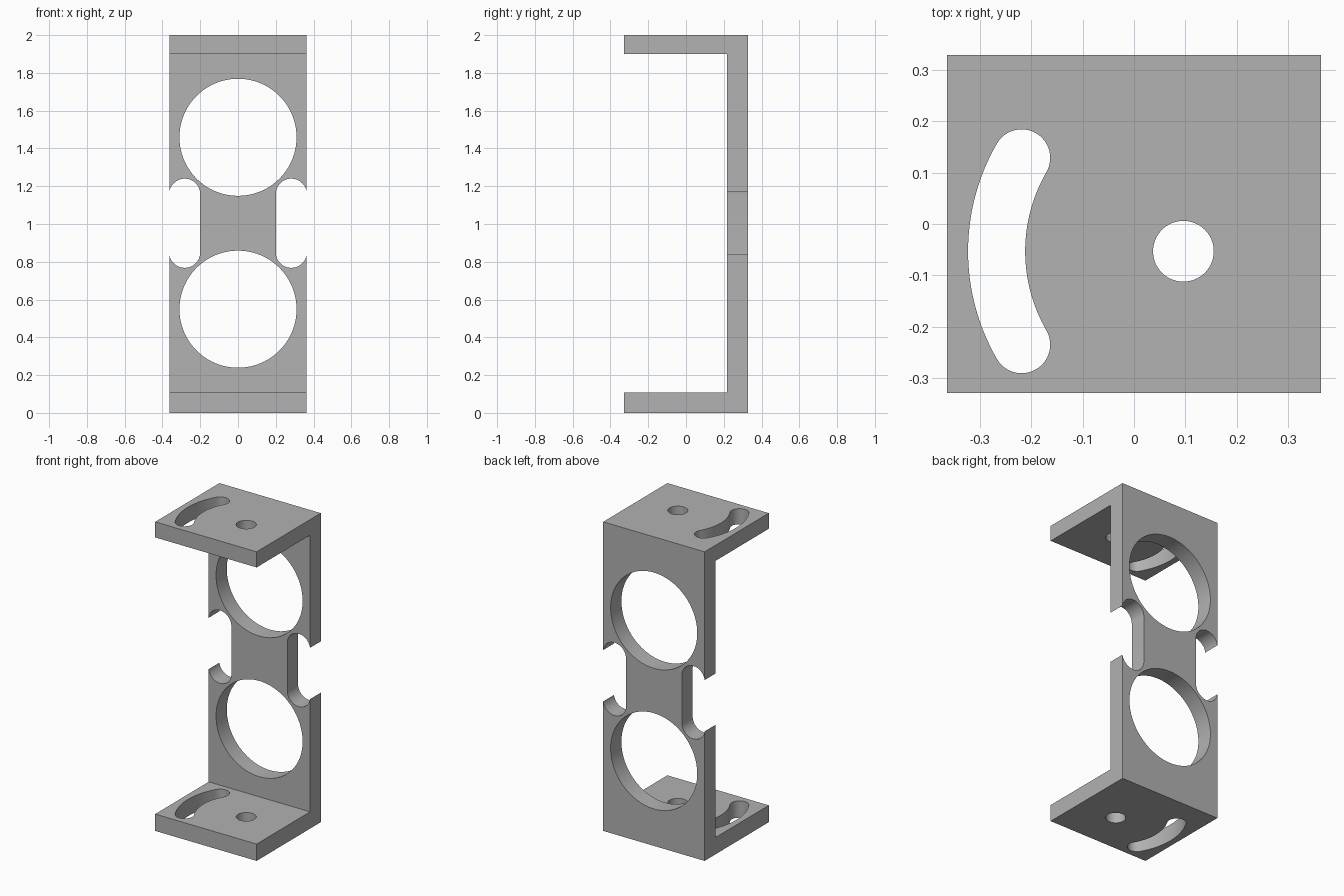
import bpy, bmesh
from math import sin, cos, pi, radians
from mathutils import Vector

cube = bpy.data.objects.get("Cube")
if cube:
    bpy.data.objects.remove(cube, do_unlink=True)

HALF_X, HALF_Y = 0.363, 0.328
HEIGHT = 2.0
WALL_Y = 0.218                  # inner face of the back wall
FLOOR_Z, CEIL_Z = 0.109, 1.899  # inner faces of the two flanges
MID_Z = 1.004

grey = bpy.data.materials.new("plain grey")
grey.use_nodes = True
colour = (0.445, 0.445, 0.445, 1)
grey.diffuse_color = colour
grey.node_tree.nodes["Principled BSDF"].inputs["Base Color"].default_value = colour


def arc(cx, cy, r, start, end, steps=32):
    """Points along an arc, angles in degrees."""
    angles = [radians(start + (end - start) * i / steps) for i in range(steps + 1)]
    return [(cx + r * cos(a), cy + r * sin(a)) for a in angles]


def circle(cx, cy, r):
    return arc(cx, cy, r, 0, 360, 80)[:-1]


def prism(name, outline, axis, lo, hi):
    """Extrude a 2D outline along the x, y or z axis."""
    place = {"x": lambda u, v: (lo, u, v),
             "y": lambda u, v: (u, lo, v),
             "z": lambda u, v: (u, v, lo)}[axis]
    bm = bmesh.new()
    face = bm.faces.new([bm.verts.new(place(u, v)) for u, v in outline])
    grown = bmesh.ops.extrude_face_region(bm, geom=[face])["geom"]
    step = Vector([hi - lo if a == axis else 0 for a in "xyz"])
    bmesh.ops.translate(bm, vec=step,
                        verts=[g for g in grown if isinstance(g, bmesh.types.BMVert)])
    bmesh.ops.recalc_face_normals(bm, faces=bm.faces)
    mesh = bpy.data.meshes.new(name)
    bm.to_mesh(mesh)
    bm.free()
    mesh.materials.append(grey)
    obj = bpy.data.objects.new(name, mesh)
    bpy.context.collection.objects.link(obj)
    return obj


# Channel bracket: back wall with a flange at the top and bottom
bracket = prism("bracket", [
    (-HALF_Y, 0), (HALF_Y, 0), (HALF_Y, HEIGHT), (-HALF_Y, HEIGHT),
    (-HALF_Y, CEIL_Z), (WALL_Y, CEIL_Z), (WALL_Y, FLOOR_Z), (-HALF_Y, FLOOR_Z),
], "x", -HALF_X, HALF_X)

cutters = []

# Large round windows and side notches in the back wall
for side in (-1, 1):
    cutters.append(prism("window_cutter", circle(0, MID_Z + side * 0.455, 0.31),
                         "y", 0.2, 0.4))
    notch = (arc(side * 0.282, MID_Z + 0.154, 0.082, 0, 180)
             + arc(side * 0.282, MID_Z - 0.154, 0.082, 180, 360))
    cutters.append(prism("notch_cutter", notch, "y", 0.2, 0.4))

# Pivot hole and curved adjustment slot through both flanges
px, py = 0.096, -0.053
R, w, sweep = 0.363, 0.0555, 30
cutters.append(prism("pivot_cutter", circle(px, py, 0.059), "z", -0.1, 2.1))


def slot_end(angle):
    return px + R * cos(radians(angle)), py + R * sin(radians(angle))


first, last = 180 - sweep, 180 + sweep
slot = (arc(px, py, R + w, first, last)
        + arc(*slot_end(last), w, last, last + 180)[1:-1]
        + arc(px, py, R - w, last, first)
        + arc(*slot_end(first), w, first - 180, first)[1:-1])
cutters.append(prism("slot_cutter", slot, "z", -0.1, 2.1))

# Cut every opening, then discard the cutters
bpy.context.view_layer.objects.active = bracket
bracket.select_set(True)
for cutter in cutters:
    mod = bracket.modifiers.new("opening", "BOOLEAN")
    mod.operation = "DIFFERENCE"
    mod.solver = "EXACT"
    mod.object = cutter
    cutter.hide_render = True
    bpy.ops.object.modifier_apply(modifier=mod.name)
    bpy.data.objects.remove(cutter, do_unlink=True)

bpy.ops.object.shade_smooth_by_angle(angle=radians(30))
